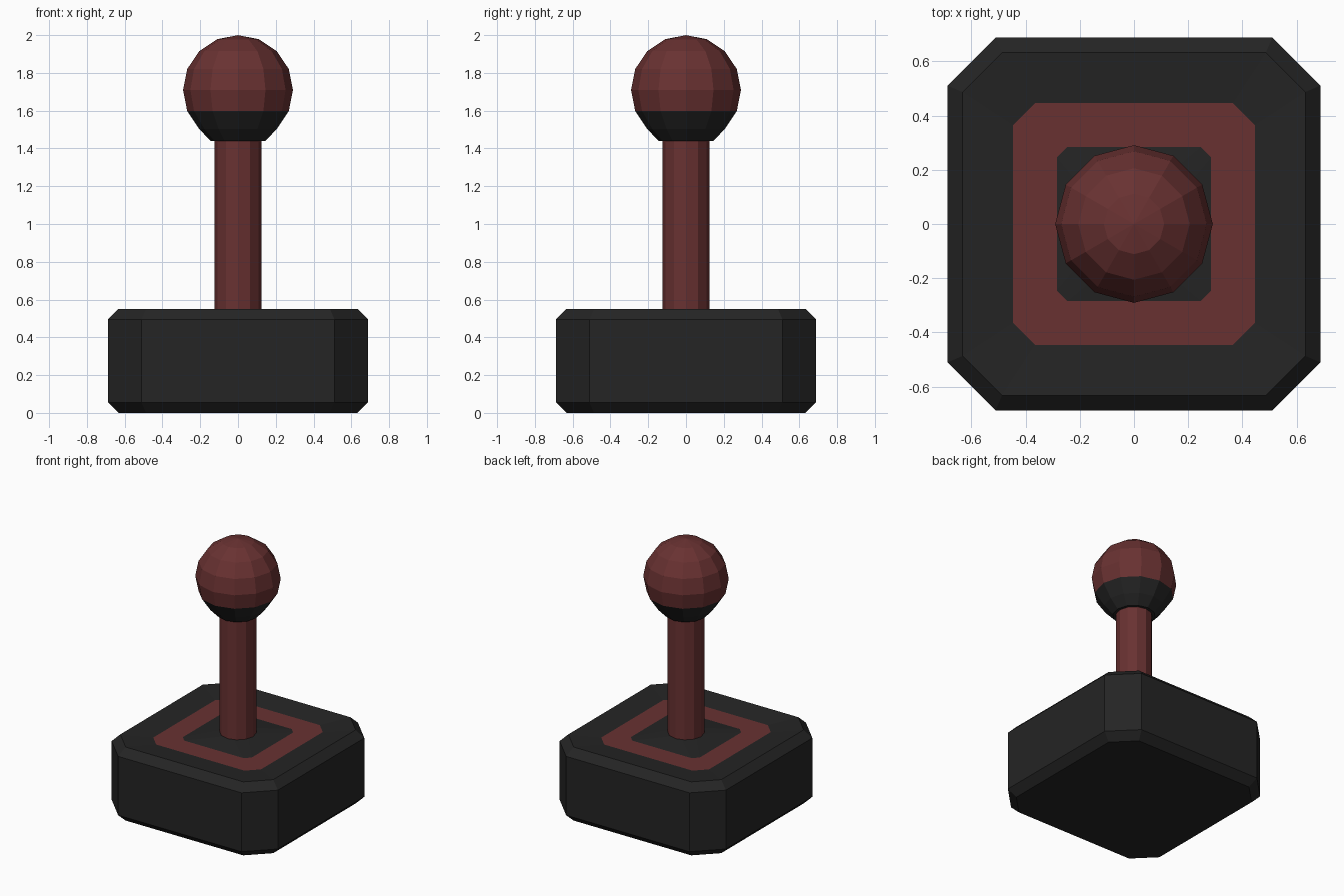
import bpy, bmesh
from math import sin, cos, pi, radians

cube = bpy.data.objects.get("Cube")
if cube:
    bpy.data.objects.remove(cube, do_unlink=True)


def material(name, color):
    mat = bpy.data.materials.new(name)
    mat.use_nodes = True
    mat.diffuse_color = color
    bsdf = mat.node_tree.nodes["Principled BSDF"]
    bsdf.inputs["Base Color"].default_value = color
    bsdf.inputs["Roughness"].default_value = 0.8
    return mat


BLACK = material("matte black", (0.018, 0.018, 0.018, 1))
RED = material("dark red", (0.14, 0.031, 0.031, 1))


def octagon(half, corner, z):
    """Square outline with cut corners, counter-clockwise."""
    quarter = [(half, -corner), (half, corner)]
    points = []
    for _ in range(4):
        points += [(x, y, z) for x, y in quarter]
        quarter = [(-y, x) for x, y in quarter]
    return points


def circle(radius, z, sides=12):
    return [(radius * cos(2 * pi * i / sides), radius * sin(2 * pi * i / sides), z)
            for i in range(sides)]


def loft(name, rings, red_bands, tip=None):
    """Skin stacked outlines, closing both ends; listed bands become red."""
    bm = bmesh.new()
    loops = [[bm.verts.new(p) for p in ring] for ring in rings]
    count = len(rings[0])
    for band, (low, high) in enumerate(zip(loops, loops[1:])):
        for i in range(count):
            j = (i + 1) % count
            face = bm.faces.new((low[i], low[j], high[j], high[i]))
            face.material_index = int(band in red_bands)
    bm.faces.new(loops[0][::-1])
    last = len(loops) - 1
    if tip:
        apex = bm.verts.new(tip)
        caps = [bm.faces.new((loops[-1][i], loops[-1][(i + 1) % count], apex))
                for i in range(count)]
    else:
        caps = [bm.faces.new(loops[-1])]
    for face in caps:
        face.material_index = int(last in red_bands)
    bmesh.ops.recalc_face_normals(bm, faces=bm.faces)
    mesh = bpy.data.meshes.new(name)
    bm.to_mesh(mesh)
    bm.free()
    mesh.materials.append(BLACK)
    mesh.materials.append(RED)
    obj = bpy.data.objects.new(name, mesh)
    bpy.context.collection.objects.link(obj)
    return obj


# Bevelled base with a shallow dished top and a red square band
base_profile = [
    (0.633, 0.487, 0.0), (0.688, 0.511, 0.055),
    (0.688, 0.511, 0.495), (0.633, 0.487, 0.55),
    (0.446, 0.365, 0.53), (0.285, 0.245, 0.53),
    (0.12, 0.05, 0.55),
]
loft("base", [octagon(*p) for p in base_profile], {4})

# Shaft
loft("stick", [circle(0.125, 0.5), circle(0.125, 1.5)], {0, 1})

# Faceted ball with a black lower cup
R, CENTRE = 0.291, 1.709
rings = [circle(0.145, 1.44)]
for angle in (-45, -22.5, 0, 22.5, 45, 67.5):
    a = radians(angle)
    rings.append(circle(R * cos(a), CENTRE + R * sin(a)))
loft("ball_handle", rings, set(range(2, 7)), tip=(0, 0, 2))
